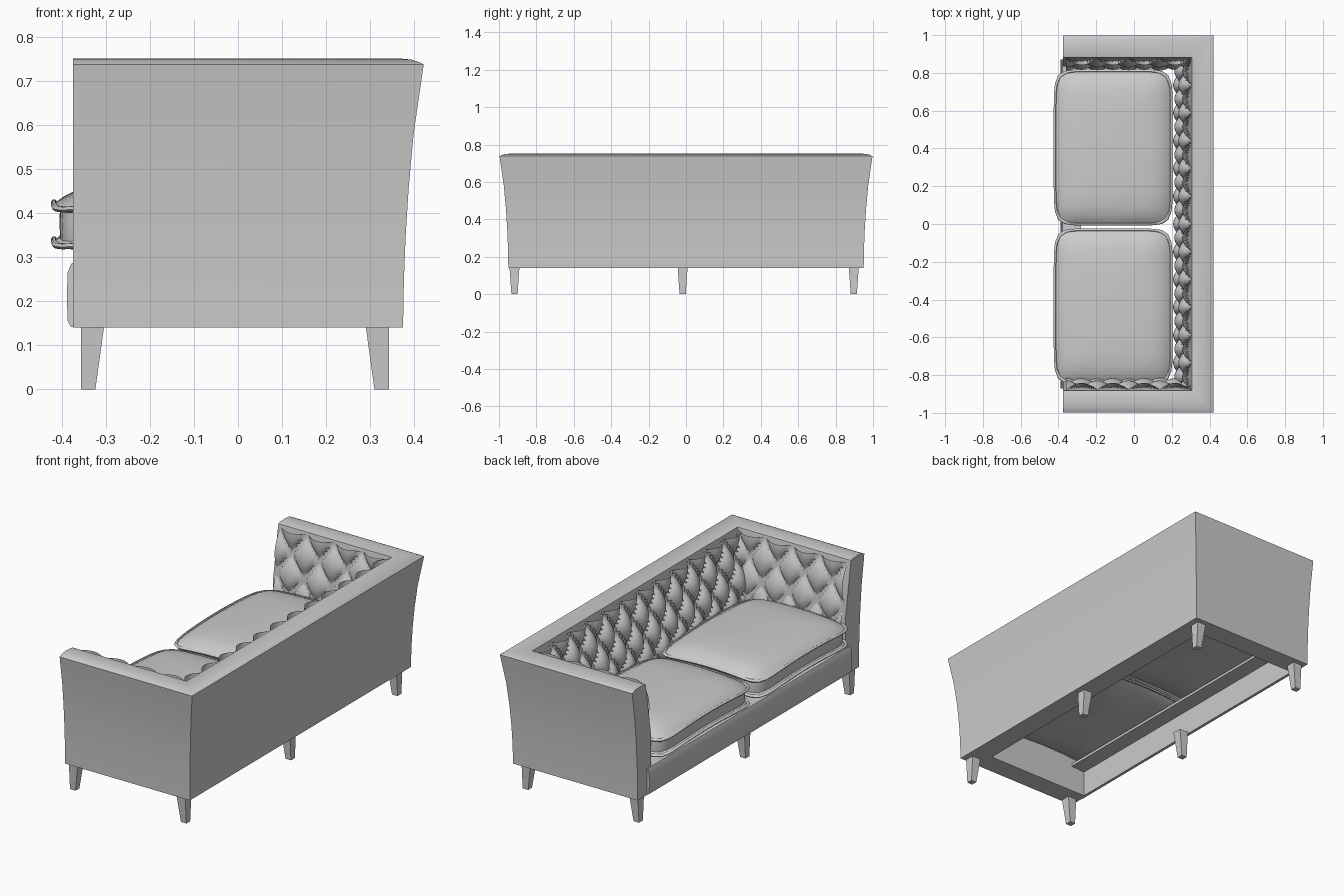
import bpy, bmesh, math
from mathutils import Vector

cube = bpy.data.objects.get("Cube")
if cube:
    bpy.data.objects.remove(cube)

fabric = bpy.data.materials.new("grey_fabric")
fabric.use_nodes = True
fabric.diffuse_color = (0.6, 0.6, 0.6, 1)
fabric.node_tree.nodes["Principled BSDF"].inputs["Base Color"].default_value = (0.6, 0.6, 0.6, 1)


def finish(name, bm, angle=35, recalc=True):
    if recalc:
        bmesh.ops.recalc_face_normals(bm, faces=bm.faces)
    mesh = bpy.data.meshes.new(name)
    bm.to_mesh(mesh)
    bm.free()
    mesh.materials.append(fabric)
    ob = bpy.data.objects.new(name, mesh)
    bpy.context.collection.objects.link(ob)
    bpy.ops.object.select_all(action='DESELECT')
    ob.select_set(True)
    bpy.context.view_layer.objects.active = ob
    bpy.ops.object.shade_smooth_by_angle(angle=math.radians(angle))
    return ob


def loft(bm, rings, closed=True):
    """Bridge equal-length rings of points with quads."""
    rows = [[bm.verts.new(p) for p in ring] for ring in rings]
    n = len(rows[0])
    for a, b in zip(rows, rows[1:]):
        for i in range(n if closed else n - 1):
            j = (i + 1) % n
            bm.faces.new((a[i], a[j], b[j], b[i]))
    return rows


# Flared back and arms: one wall section swept along a U
WALL = [(0, .14), (.002, .25), (.006, .35), (.013, .46), (.024, .58), (.047, .738),
        (.035, .744), (.02, .749), (-.01, .752), (-.05, .75), (-.068, .745),
        (-.07, .735), (-.115, .45), (-.115, .14)]
bm = bmesh.new()
path = [(-.375, 0, -1), (.375, 1, -1), (.375, 1, 1), (-.375, 0, 1)]
rows = loft(bm, [[(x + k * d, s * (.95 + d), z) for d, z in WALL] for x, k, s in path])
for end in (rows[0], rows[-1]):
    bm.faces.new(end)
finish("back_and_arms", bm)


# Button-tufted panels: staggered padded diamonds on a leaning sheet
TW, TH, STEPS = .147, .23, 12
TOP = .735


def tufted_panel(name, length, depth, lean, place):
    bm = bmesh.new()
    cols = round(length / TW) * STEPS
    lines = []
    for r in range(int(STEPS * 1.75) + 1):
        t = r / STEPS
        line = []
        for c in range(cols + 1):
            s = c / STEPS
            pad = abs(math.sin(math.pi * (s + t)) * math.sin(math.pi * (s - t)))
            low = min(1, t / 1.2)
            line.append(place((c / cols - .5) * length, lean * low + depth * pad ** .45, TOP - t * TH))
        lines.append(line)
    loft(bm, lines, closed=False)
    return finish(name, bm, 50, recalc=False)


tufted_panel("tufted_back", 1.764, .05, .05, lambda s, o, z: Vector((.307 - o, -s, z)))
tufted_panel("tufted_left_arm", .66, .038, .03, lambda s, o, z: Vector((-.03 + s, .88 - o, z)))
tufted_panel("tufted_right_arm", .66, .038, .03, lambda s, o, z: Vector((-.03 - s, -.88 + o, z)))

# Seat cushions: domed slabs on a rounded outline, with piped edges
CUSHION = [(.28, .3), (.15, .305), (.06, .318), (.02, .332), (.002, .341), (.012, .35), (.01, .383),
           (.012, .415), (.002, .425), (.02, .438), (.05, .453), (.1, .464), (.17, .47), (.28, .474)]
HALF_X, HALF_Y, SIDES = .306, .404, 72


def outline(cy, inset, z):
    points = []
    for i in range(SIDES):
        a = math.tau * i / SIDES
        c, s = math.cos(a), math.sin(a)
        r = (abs(c) ** 9 + abs(s) ** 9) ** (-1 / 9)
        u, v = c * r, s * r
        ix, iy = 1 - inset / HALF_X, 1 - inset / HALF_Y
        drop = .022 * (u * ix * v * iy) ** 2
        points.append(Vector((-.11 + u * (HALF_X - inset), cy + v * (HALF_Y - inset), z - drop)))
    return points


for side, cy in (("left", .405), ("right", -.437)):
    bm = bmesh.new()
    rows = loft(bm, [outline(cy, d, z) for d, z in CUSHION])
    for end in (rows[0], rows[-1]):
        bm.faces.new(end)
    finish(side + "_seat_cushion", bm, 50)
    for edge, z in (("lower", .341), ("upper", .425)):
        bm = bmesh.new()
        tube = []
        for k in range(6):
            a = math.tau * k / 6
            tube.append(outline(cy, -.002 - .007 * math.cos(a), z + .007 * math.sin(a)))
        loft(bm, tube + [tube[0]])
        bmesh.ops.remove_doubles(bm, verts=bm.verts, dist=1e-5)
        finish(f"{side}_{edge}_piping", bm, 60)

# Padded front rail with a lip that carries the cushions
RAIL = [(-.362, .14), (-.38, .142), (-.387, .155), (-.389, .21), (-.387, .265), (-.379, .285),
        (-.36, .296), (-.28, .3), (-.28, .285), (-.362, .28)]
bm = bmesh.new()
rows = loft(bm, [[(x, y, z) for x, z in RAIL] for y in (-.87, .87)])
for end in rows:
    bm.faces.new(end)
finish("front_rail", bm)

# Six tapered legs, straight on their outer side
for row, x, k in (("front", -.357, 1), ("back", .343, -1)):
    for place, y in (("right", -.917), ("middle", -.018), ("left", .897)):
        bm = bmesh.new()
        rings = []
        for w, z in ((.033, 0), (.053, .145)):
            h = w / 2
            rings.append([(x, y - h, z), (x + k * w, y - h, z), (x + k * w, y + h, z), (x, y + h, z)])
        rows = loft(bm, rings)
        for end in rows:
            bm.faces.new(end)
        finish(f"{row}_{place}_leg", bm)
